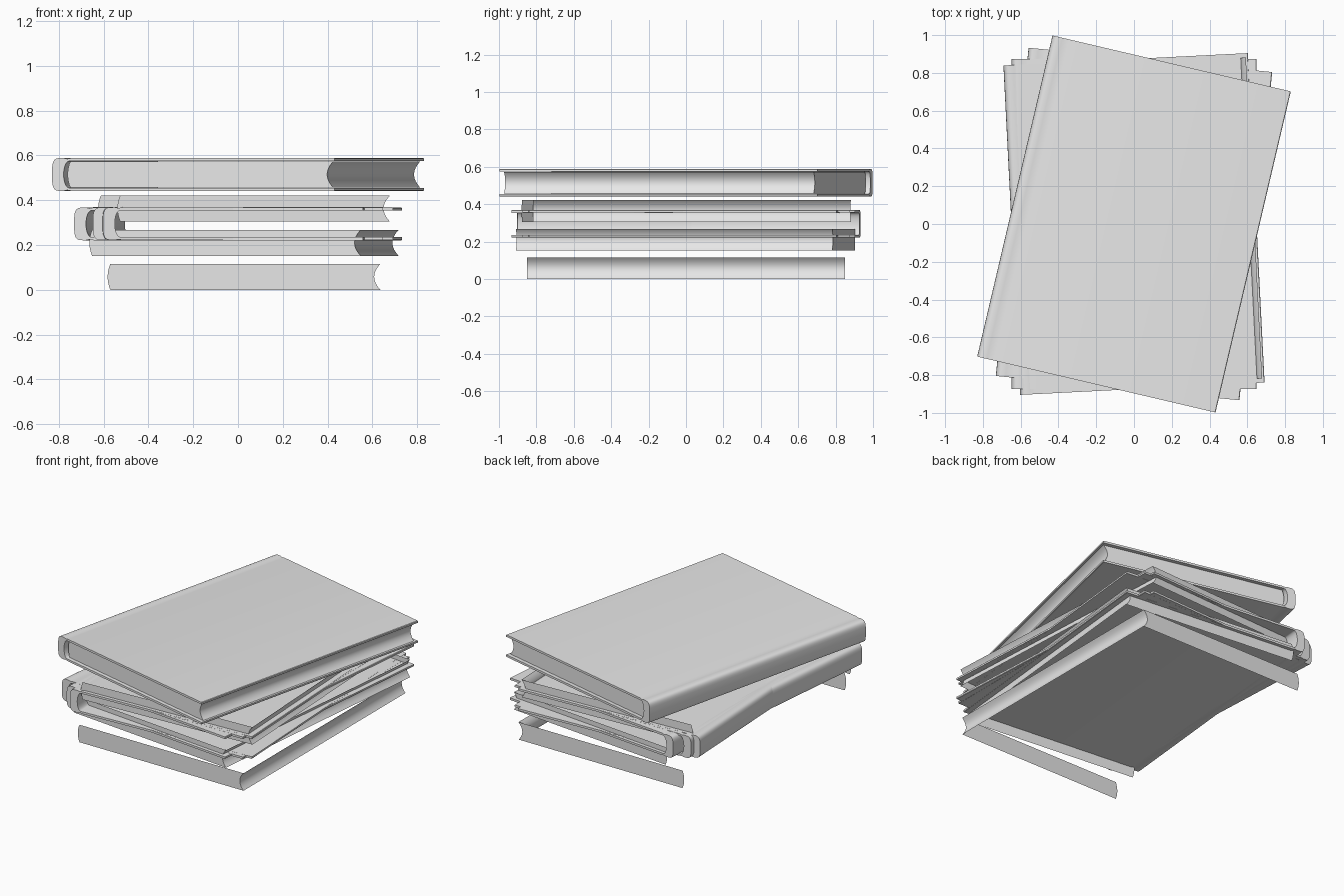
import bpy
import bmesh
from math import sin, cos, pi, radians, sqrt

cube = bpy.data.objects.get("Cube")
if cube:
    bpy.data.objects.remove(cube, do_unlink=True)

# Single neutral material
grey = bpy.data.materials.new("light_grey")
grey.use_nodes = True
grey.diffuse_color = (0.8, 0.8, 0.8, 1)
grey.node_tree.nodes["Principled BSDF"].inputs["Base Color"].default_value = (0.8, 0.8, 0.8, 1)

# Shared book dimensions
HALF_W, HALF_L, HALF_H = 0.648, 0.873, 0.0735
BOARD = 0.014
PAGE_H, PAGE_L = 0.116, 0.85


def finish(name, bm, z, turn):
    mesh = bpy.data.meshes.new(name)
    bm.to_mesh(mesh)
    bm.free()
    mesh.materials.append(grey)
    obj = bpy.data.objects.new(name, mesh)
    bpy.context.collection.objects.link(obj)
    obj.location.z = z
    obj.rotation_euler.z = radians(turn)
    bpy.ops.object.select_all(action="DESELECT")
    obj.select_set(True)
    bpy.context.view_layer.objects.active = obj
    bpy.ops.object.shade_smooth_by_angle(angle=radians(35))
    return obj


def cover_profile():
    """C-shaped section: boards, hinge grooves and a rounded spine."""
    inner_h = HALF_H - BOARD
    steps = 16
    angles = [pi / 2 - pi * i / steps for i in range(steps + 1)]
    board = [(HALF_W, HALF_H - 0.003), (HALF_W - 0.003, HALF_H),
             (-0.56, HALF_H), (-0.578, HALF_H - 0.004)]
    spine = []
    for a in angles:
        s = sin(a)
        side = 1 if s >= 0 else -1
        spine.append((-0.596 - 0.052 * sqrt(max(cos(a), 0)), side * HALF_H * sqrt(abs(s))))
    outer = board + spine + [(x, -z) for x, z in reversed(board)]
    inside = [(-0.57 - 0.025 * cos(a), inner_h * sin(a)) for a in reversed(angles)]
    return outer + [(HALF_W, -inner_h)] + inside + [(HALF_W, inner_h)]


def make_cover(name, z, turn):
    bm = bmesh.new()
    face = bm.faces.new([bm.verts.new((x, -HALF_L, h)) for x, h in cover_profile()])
    result = bmesh.ops.extrude_face_region(bm, geom=[face], use_keep_orig=True)
    moved = [v for v in result["geom"] if isinstance(v, bmesh.types.BMVert)]
    bmesh.ops.translate(bm, vec=(0, 2 * HALF_L, 0), verts=moved)
    bmesh.ops.recalc_face_normals(bm, faces=bm.faces)
    return finish(name, bm, z, turn)


def make_pages(name, z, turn):
    """Three-sided page edge: both ends and a hollow fore-edge."""
    bm = bmesh.new()
    steps = 12
    rows = []
    for i in range(steps + 1):
        s = 2 * i / steps - 1
        bow = 1 - s * s
        left, right = -0.57 - 0.012 * bow, 0.636 - 0.028 * bow
        h = PAGE_H * i / steps
        corners = [(left, -PAGE_L), (right, -PAGE_L), (right, PAGE_L), (left, PAGE_L)]
        rows.append([bm.verts.new((x, y, h)) for x, y in corners])
    for low, high in zip(rows, rows[1:]):
        for k in range(3):
            bm.faces.new((low[k], low[k + 1], high[k + 1], high[k]))
    return finish(name, bm, z, turn)


# Four books, bottom to top: name, page base, cover centre, turn
books = [
    ("bottom_book", 0.0, 0.295, 0),
    ("second_book", 0.152, 0.2945, -5.7),
    ("third_book", 0.305, 0.2955, 2.9),
    ("top_book", 0.457, 0.515, -13.2),
]
for name, page_z, cover_z, turn in books:
    make_pages(name + "_pages", page_z, turn)
    make_cover(name + "_cover", cover_z, turn)
